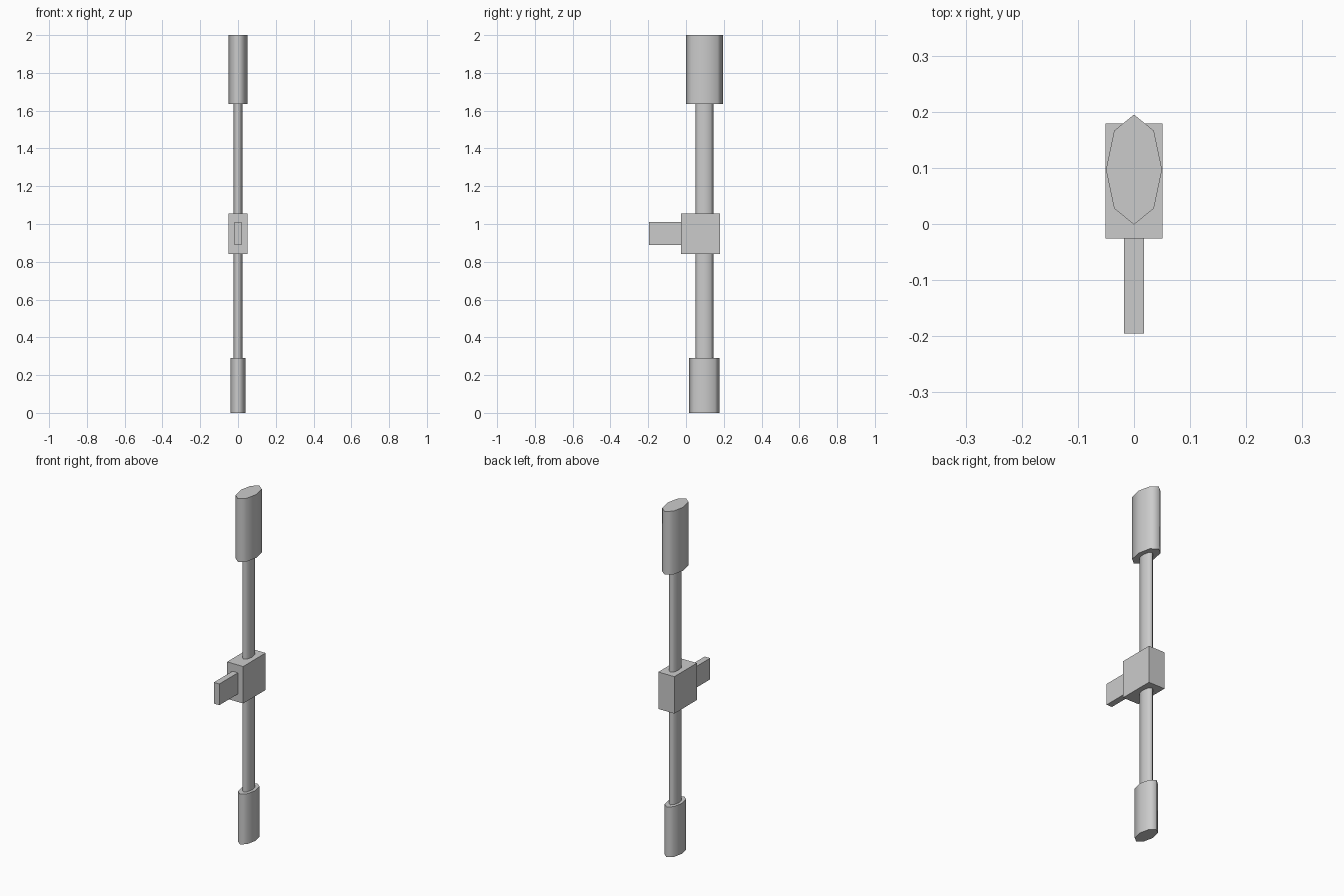
import bpy
import math

cube = bpy.data.objects.get("Cube")
if cube:
    bpy.data.objects.remove(cube, do_unlink=True)

grey = bpy.data.materials.new("plain grey")
grey.use_nodes = True
grey.diffuse_color = (0.6, 0.6, 0.6, 1)
grey.node_tree.nodes["Principled BSDF"].inputs["Base Color"].default_value = (0.6, 0.6, 0.6, 1)

AXIS_Y = 0.097


def finish(name, scale):
    ob = bpy.context.object
    ob.name = name
    ob.scale = scale
    bpy.ops.object.transform_apply(location=False, rotation=False, scale=True)
    ob.data.materials.append(grey)
    return ob


def oval_bar(name, rx, ry, z0, z1):
    """Flattened eight-sided cylinder standing on the main axis."""
    bpy.ops.mesh.primitive_cylinder_add(vertices=8, radius=1, depth=1,
                                        location=(0, AXIS_Y, (z0 + z1) / 2))
    finish(name, (rx, ry, z1 - z0))
    bpy.ops.object.shade_smooth_by_angle(angle=math.radians(85))


def block(name, width, y0, y1, z0, z1):
    bpy.ops.mesh.primitive_cube_add(size=1, location=(0, (y0 + y1) / 2, (z0 + z1) / 2))
    finish(name, (width, y1 - y0, z1 - z0))


# Shaft with a thicker sleeve at each end
oval_bar("shaft", 0.023, 0.048, 0.2, 1.75)
oval_bar("lower_sleeve", 0.041, 0.08, 0, 0.29)
oval_bar("upper_sleeve", 0.05, 0.098, 1.635, 2)

# Central housing and the tab on its front
block("housing", 0.102, -0.026, 0.179, 0.842, 1.055)
block("front_tab", 0.035, -0.195, 0.0, 0.888, 1.01)
